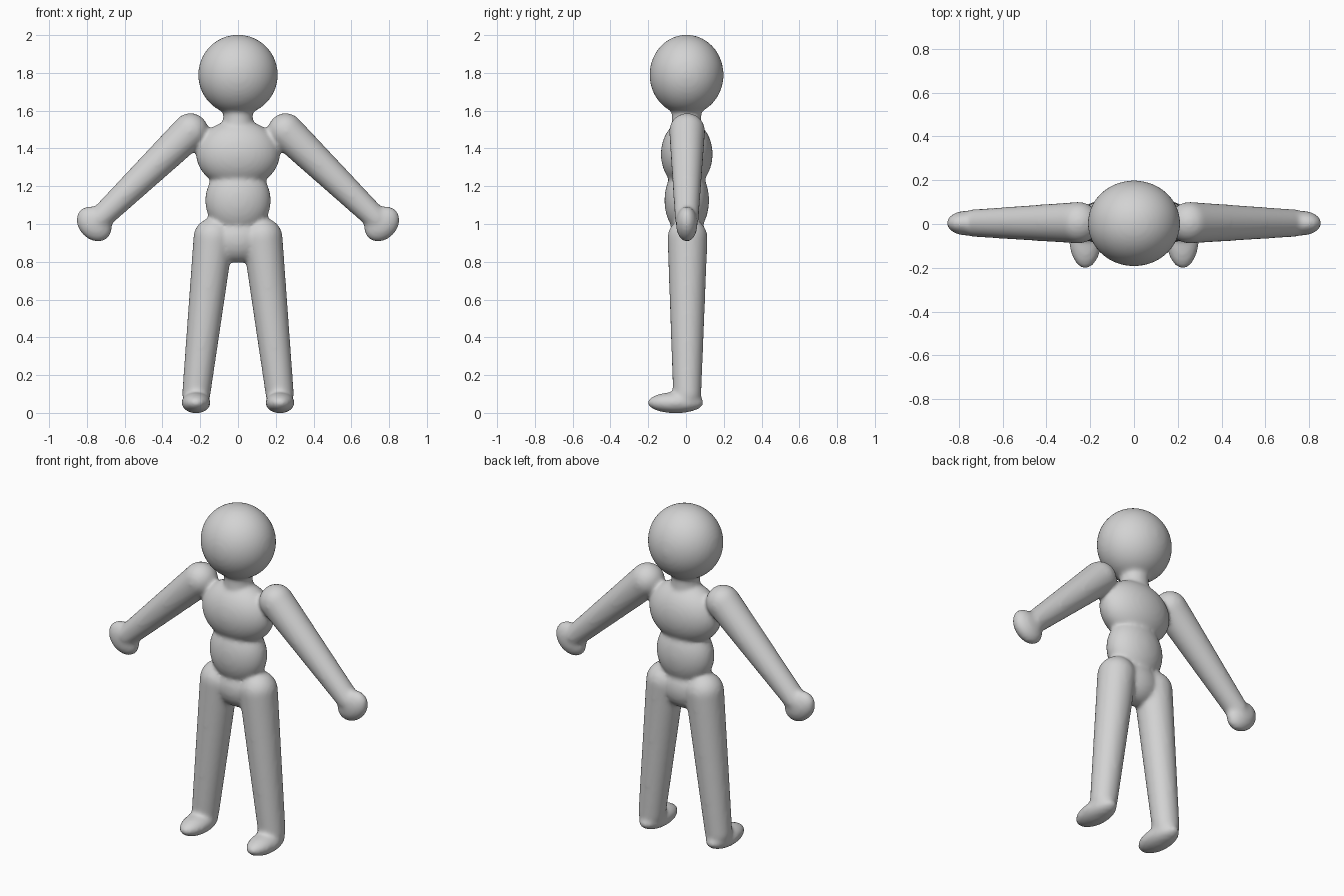
import bpy
import bmesh
from math import radians
from mathutils import Matrix, Vector

if "Cube" in bpy.data.objects:
    bpy.data.objects.remove(bpy.data.objects["Cube"])

skin = bpy.data.materials.new("plain grey")
skin.diffuse_color = (0.65, 0.65, 0.65, 1)
skin.use_nodes = True
skin.node_tree.nodes["Principled BSDF"].inputs["Base Color"].default_value = skin.diffuse_color

bm = bmesh.new()


def ellipsoid(center, radii, tilt=0):
    """Rounded mass, tilted about the front-back axis."""
    m = (Matrix.Translation(center) @ Matrix.Rotation(radians(tilt), 4, 'Y')
         @ Matrix.Diagonal((*radii, 1)))
    bmesh.ops.create_uvsphere(bm, u_segments=48, v_segments=32, radius=1, matrix=m)


def limb(a, ra, b, rb):
    """Tapered capsule: the hull around two balls."""
    part = bmesh.new()
    for p, r in ((a, ra), (b, rb)):
        bmesh.ops.create_uvsphere(part, u_segments=40, v_segments=24, radius=r,
                                  matrix=Matrix.Translation(Vector(p)))
    coords = [v.co.copy() for v in part.verts]
    part.clear()
    verts = [part.verts.new(c) for c in coords]
    bmesh.ops.convex_hull(part, input=verts)
    loose = [v for v in part.verts if not v.link_faces]
    bmesh.ops.delete(part, geom=loose, context='VERTS')
    temp = bpy.data.meshes.new("limb")
    part.to_mesh(temp)
    part.free()
    bm.from_mesh(temp)
    bpy.data.meshes.remove(temp)


# Head and neck
ellipsoid((0, 0.003, 1.79), (0.211, 0.196, 0.212))
limb((0, 0.003, 1.48), 0.082, (0, 0.003, 1.64), 0.075)

# Chest, belly and pelvis
ellipsoid((0, 0.004, 1.37), (0.222, 0.137, 0.18))
ellipsoid((0, 0.004, 1.125), (0.174, 0.118, 0.185))
ellipsoid((0, 0.008, 0.92), (0.15, 0.10, 0.125))

for s in (-1, 1):
    # Arm from shoulder to wrist, then mitten hand
    limb((s * 0.252, 0.006, 1.492), 0.095, (s * 0.73, 0.004, 1.03), 0.063)
    ellipsoid((s * 0.762, 0.004, 1.0), (0.082, 0.057, 0.104), s * 45)
    # Leg from hip to ankle, then foot
    limb((s * 0.13, 0.008, 0.927), 0.106, (s * 0.221, 0.006, 0.10), 0.075)
    ellipsoid((s * 0.222, -0.055, 0.054), (0.077, 0.149, 0.056))

bmesh.ops.recalc_face_normals(bm, faces=bm.faces)
for f in bm.faces:
    f.smooth = True
mesh = bpy.data.meshes.new("body")
bm.to_mesh(mesh)
bm.free()
mesh.materials.append(skin)
body = bpy.data.objects.new("body", mesh)
bpy.context.collection.objects.link(body)

# Fuse the masses into one skin and soften the joints
fuse = body.modifiers.new("fuse", 'REMESH')
fuse.mode = 'VOXEL'
fuse.voxel_size = 0.011
fuse.use_smooth_shade = True
soften = body.modifiers.new("soften", 'SMOOTH')
soften.factor = 0.5
soften.iterations = 12
